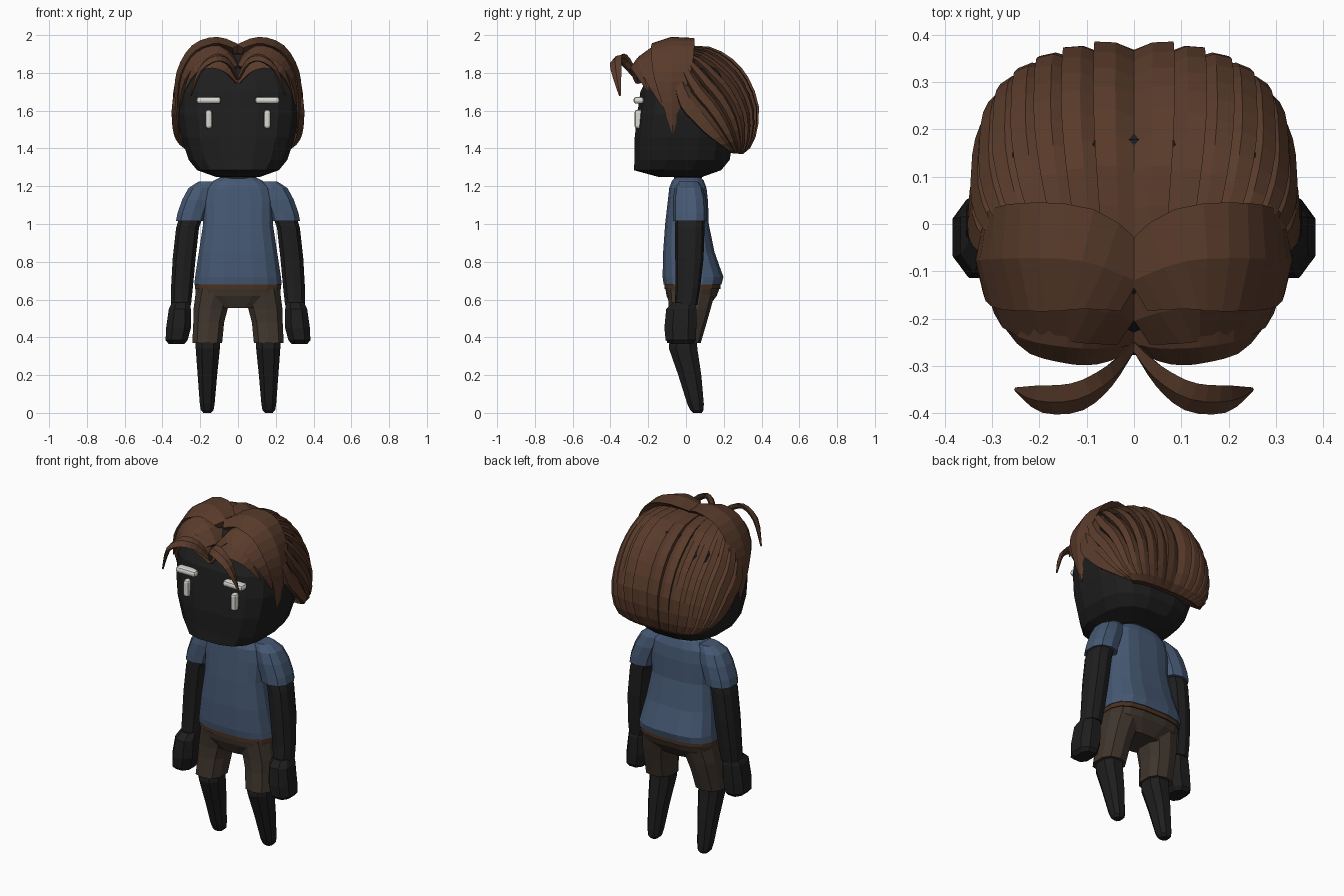
import bpy, bmesh, math
from mathutils import Vector

if "Cube" in bpy.data.objects:
    bpy.data.objects.remove(bpy.data.objects["Cube"])


def material(name, rgb):
    m = bpy.data.materials.new(name)
    m.diffuse_color = (*rgb, 1)
    m.use_nodes = True
    m.node_tree.nodes["Principled BSDF"].inputs["Base Color"].default_value = m.diffuse_color
    return m


SKIN = material("dark_skin", (0.013, 0.013, 0.013))
HAIR = material("brown_hair", (0.1, 0.044, 0.024))
SHIRT = material("blue_shirt", (0.06, 0.098, 0.17))
SHORTS = material("shorts_cloth", (0.05, 0.036, 0.026))
BELT = material("belt_leather", (0.07, 0.03, 0.014))
EYE = material("eye_white", (0.7, 0.7, 0.66))


def grid_mesh(name, rows, mat, closed=True, caps=True):
    """Skin a list of equal-length point rows."""
    bm = bmesh.new()
    vs = [[bm.verts.new(p) for p in r] for r in rows]
    n = len(rows[0])
    for a, b in zip(vs, vs[1:]):
        for i in range(n if closed else n - 1):
            j = (i + 1) % n
            bm.faces.new((a[i], a[j], b[j], b[i]))
    if caps:
        bm.faces.new(vs[0])
        bm.faces.new(vs[-1])
    bmesh.ops.recalc_face_normals(bm, faces=bm.faces)
    me = bpy.data.meshes.new(name)
    bm.to_mesh(me)
    bm.free()
    me.materials.append(mat)
    ob = bpy.data.objects.new(name, me)
    bpy.context.collection.objects.link(ob)
    return ob


def spow(v, e):
    return math.copysign(abs(v) ** e, v)


def loft(name, rings, mat, n=12, p=2.5, side=1):
    """Stack rounded rings given as (x, y, z, radius x, radius y)."""
    rows = []
    for cx, cy, z, rx, ry in rings:
        angs = [math.tau * (i + .5) / n for i in range(n)]
        rows.append([(side * (cx + rx * spow(math.cos(a), 2 / p)),
                      cy + ry * spow(math.sin(a), 2 / p), z) for a in angs])
    return grid_mesh(name, rows, mat)


def spline(pts, steps):
    """Catmull-Rom resampling of tuples of any length."""
    P = [pts[0], *pts, pts[-1]]
    out = []
    for k in range(1, len(P) - 2):
        for s in range(steps):
            t = s / steps
            out.append([.5 * (2 * b + (c - a) * t + (2 * a - 5 * b + 4 * c - d) * t * t
                              + (3 * b - a - 3 * c + d) * t ** 3)
                        for a, b, c, d in zip(*P[k - 1:k + 3])])
    return out + [list(pts[-1])]


# Head and neck
loft("head", [(0, -.03, 1.25, .12, .12), (0, -.045, 1.285, .22, .235), (0, -.02, 1.34, .265, .255),
              (0, -.01, 1.46, .305, .265), (0, 0, 1.58, .325, .262), (0, .01, 1.7, .32, .255),
              (0, .03, 1.82, .28, .215), (0, .04, 1.9, .16, .14)], SKIN, 16, 2.8)
loft("neck", [(0, .01, 1.2, .1, .07), (0, .01, 1.28, .1, .08)], SKIN)

# Shirt body, belt and hips
loft("shirt_body", [(0, .035, .68, .235, .155), (0, .037, .72, .23, .163), (0, .015, .85, .21, .138),
                    (0, .005, 1.0, .187, .117), (0, .01, 1.12, .19, .108), (0, .01, 1.19, .175, .1),
                    (0, .01, 1.23, .13, .085), (0, .01, 1.245, .1, .07)], SHIRT, 16, 3)
loft("belt", [(0, .035, .655, .232, .15), (0, .035, .69, .231, .15)], BELT, 16, 3)
loft("shorts_hips", [(0, .035, .67, .23, .148), (0, .03, .62, .225, .135),
                     (0, .02, .555, .12, .095)], SHORTS, 16, 3)

# Limbs and their clothing, left and right
for side, tag in ((1, "right"), (-1, "left")):
    loft("sleeve_" + tag, [(.16, .015, 1.225, .05, .05), (.19, .015, 1.19, .075, .075),
                           (.215, .018, 1.13, .083, .088), (.24, .02, 1.06, .083, .09),
                           (.25, .02, 1.015, .082, .09)], SHIRT, 10, side=side)
    loft("arm_" + tag, [(.24, .02, 1.06, .065, .075), (.267, .02, .98, .063, .078),
                        (.285, .018, .82, .063, .075), (.297, .01, .66, .06, .065),
                        (.302, .0, .57, .055, .06)], SKIN, 10, side=side)
    loft("hand_" + tag, [(.302, -.01, .585, .05, .06), (.308, -.025, .55, .062, .085),
                         (.315, -.03, .45, .07, .09), (.325, -.028, .385, .062, .085),
                         (.325, -.025, .365, .045, .065)], SKIN, 8, side=side)
    loft("shorts_leg_" + tag, [(.12, .03, .66, .105, .13), (.145, .02, .55, .094, .11),
                               (.155, .01, .48, .085, .1), (.163, -.012, .37, .082, .09)],
         SHORTS, 10, side=side)
    loft("leg_" + tag, [(.16, -.015, .42, .068, .075), (.16, -.015, .34, .068, .08),
                        (.162, .02, .2, .055, .065), (.163, .05, .05, .042, .047),
                        (.163, .058, .015, .036, .038), (.163, .06, 0, .022, .025)],
         SKIN, 8, side=side)
    # Eye: flat upper lid bar and drop below it
    for part, z, size in (("eye_bar_", 1.655, (.13, .055, .036)), ("eye_drop_", 1.555, (.036, .045, .1))):
        bpy.ops.mesh.primitive_cube_add(size=1, location=(side * .155, -.25, z))
        ob = bpy.context.object
        ob.name = part + tag
        ob.scale = size
        bpy.ops.object.transform_apply(location=False, rotation=False, scale=True)
        bev = ob.modifiers.new("round", "BEVEL")
        bev.width, bev.segments = .014, 2
        ob.data.materials.append(EYE)

# Back hair: strands sweep from crown to nape; rows give edge y,z / middle y,z / half width
sweep = spline([(-.04, 1.86, -.03, 1.94, .27), (-.06, 1.74, .12, 1.935, .315),
                (-.03, 1.62, .24, 1.87, .338), (.03, 1.55, .325, 1.77, .338),
                (.1, 1.48, .38, 1.62, .33), (.18, 1.42, .365, 1.46, .3),
                (.24, 1.375, .3, 1.37, .22), (.16, 1.42, .2, 1.42, .12)], 2)
STRANDS = 8
for side, tag in ((1, "right"), (-1, "left")):
    cols = []
    for k in range(STRANDS):
        for f, g in ((0, .95), (.4, 1.015), (.98, 1.035)):
            cols.append((math.pi / 2 * (k + f) / STRANDS, g))
    cols.append((math.pi / 2, .95))
    rows = []
    for ey, ez, my, mz, w in sweep:
        row = []
        for a, g in cols:
            c = math.cos(a) ** .8 * g
            row.append((side * w * math.sin(a) ** .85 * g, ey + (my - ey) * c, ez + (mz - ez) * c))
        rows.append(row)
    grid_mesh("back_hair_" + tag, rows, HAIR, closed=False, caps=False)


def lock(name, pts, across, side):
    """Curved ribbon: points (x, y, z, half width, half thickness)."""
    pts = spline(pts, 3)
    cen = [Vector(p[:3]) for p in pts]
    rows = []
    for i, p in enumerate(pts):
        tan = (cen[min(i + 1, len(cen) - 1)] - cen[max(i - 1, 0)]).normalized()
        acr = Vector(across)
        acr = (acr - tan * acr.dot(tan)).normalized()
        out = acr.cross(tan)
        row = []
        for u, v in ((1, 0), (.45, 1), (-.45, 1), (-1, 0), (0, -.7)):
            q = cen[i] + acr * u * p[3] + out * v * p[4]
            row.append((side * q.x, q.y, q.z))
        rows.append(row)
    return grid_mesh(name, rows, HAIR)


# Front locks parted at the middle, from the crown to the loose curl
for side, tag in ((1, "right"), (-1, "left")):
    lock("crown_lock_" + tag, [(.0, -.12, 1.93, .07, .03), (.11, -.075, 1.97, .11, .03),
                               (.23, -.07, 1.93, .115, .03), (.305, -.075, 1.8, .1, .03),
                               (.32, -.075, 1.65, .055, .02), (.31, -.07, 1.48, .004, .004)],
         (0, 1, .15), side)
    lock("temple_lock_" + tag, [(.01, -.2, 1.83, .06, .02), (.1, -.17, 1.92, .09, .03),
                                (.21, -.16, 1.89, .09, .03), (.285, -.15, 1.78, .07, .025),
                                (.31, -.12, 1.62, .006, .005)], (0, 1, .5), side)
    lock("fringe_lock_" + tag, [(.0, -.25, 1.75, .02, .012), (.06, -.255, 1.83, .05, .02),
                                (.14, -.25, 1.865, .06, .022), (.23, -.235, 1.82, .045, .018),
                                (.285, -.2, 1.7, .004, .004)], (0, 1, .9), side)
    lock("loose_curl_" + tag, [(.0, -.26, 1.77, .012, .01), (.05, -.32, 1.86, .03, .015),
                               (.12, -.365, 1.88, .035, .016), (.2, -.37, 1.82, .03, .014),
                               (.25, -.35, 1.68, .005, .005)], (0, 1, .6), side)
